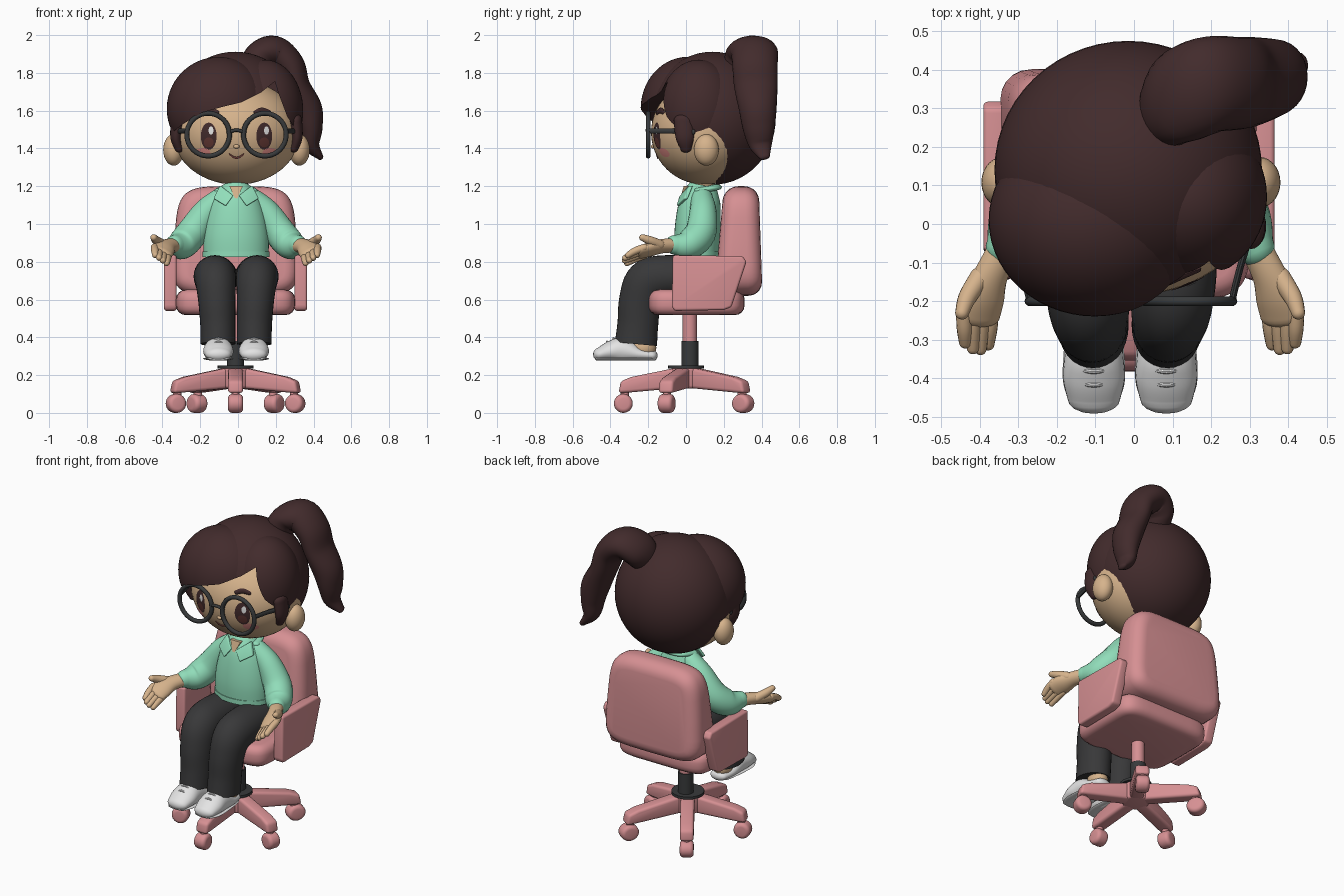
import bpy, bmesh, math
from mathutils import Vector, Matrix

if "Cube" in bpy.data.objects:
    bpy.data.objects.remove(bpy.data.objects["Cube"])

def mat(name, r, g, b):
    m = bpy.data.materials.new(name)
    lin = lambda c: ((c / 255 + 0.055) / 1.055) ** 2.4
    m.diffuse_color = (lin(r), lin(g), lin(b), 1)
    m.use_nodes = True
    m.node_tree.nodes["Principled BSDF"].inputs["Base Color"].default_value = m.diffuse_color
    return m

PINK = mat("chair pink", 214, 144, 147)
MINT = mat("mint knit", 145, 221, 186)
SKIN = mat("skin", 214, 179, 140)
HAIR = mat("dark brown hair", 66, 43, 44)
PANTS = mat("charcoal trousers", 56, 56, 57)
WHITE = mat("shoe white", 228, 228, 228)
FRAME = mat("dark grey", 56, 58, 59)
IRIS = mat("red brown iris", 96, 54, 50)
BLUSH = mat("blush", 226, 142, 136)

def make(name, bm, m, bevel=0, seg=4):
    bmesh.ops.recalc_face_normals(bm, faces=bm.faces)
    me = bpy.data.meshes.new(name)
    bm.to_mesh(me)
    bm.free()
    me.materials.append(m)
    o = bpy.data.objects.new(name, me)
    bpy.context.collection.objects.link(o)
    if bevel:
        b = o.modifiers.new("bevel", 'BEVEL')
        b.width, b.segments, b.limit_method, b.angle_limit = bevel, seg, 'ANGLE', math.radians(35)
        apply(o)
    return o

def apply(o):
    bpy.context.view_layer.objects.active = o
    for md in list(o.modifiers):
        bpy.ops.object.modifier_apply(modifier=md.name)

def ellipsoid(name, c, r, m, seg=40):
    bm = bmesh.new()
    bmesh.ops.create_uvsphere(bm, u_segments=seg, v_segments=seg // 2, radius=1)
    for v in bm.verts:
        v.co = Vector([c[i] + r[i] * v.co[i] for i in range(3)])
    return make(name, bm, m)

def prism(name, pts, axis, lo, hi, m, bevel=0, xf=None, seg=4):
    """Extrude a 2D profile along one axis."""
    bm = bmesh.new()
    rings = []
    for d in (lo, hi):
        ring = []
        for p in pts:
            q = list(p)
            q.insert(axis, d)
            ring.append(bm.verts.new(xf(Vector(q)) if xf else q))
        rings.append(ring)
    bm.faces.new(rings[0])
    bm.faces.new(rings[1])
    n = len(pts)
    for i in range(n):
        bm.faces.new((rings[0][i], rings[0][(i + 1) % n], rings[1][(i + 1) % n], rings[1][i]))
    return make(name, bm, m, bevel, seg)

def sweep(name, pts, m, ref=(1, 0, 0), n=24, sub=6, round_caps=True, floor=None):
    """Loft ellipses along a smooth path; each point is x, y, z, width, thickness."""
    P = [Vector(p) for p in pts]
    path = []
    for i in range(len(P) - 1):
        a, b, c, d = P[max(i - 1, 0)], P[i], P[i + 1], P[min(i + 2, len(P) - 1)]
        for k in range(sub):
            t = k / sub
            path.append(b + (c - a) * (t / 2) + (a * 2 - b * 5 + c * 4 - d) * (t * t / 2)
                        + (b * 3 - a - c * 3 + d) * (t ** 3 / 2))
    path.append(P[-1])
    rings = []
    for i, q in enumerate(path):
        t = Vector((path[min(i + 1, len(path) - 1)] - path[max(i - 1, 0)])[:3]).normalized()
        c, rows = Vector(q[:3]), [(0, 1)]
        if round_caps and i in (0, len(path) - 1):
            rows = [(math.sin(math.radians(g)), math.cos(math.radians(g))) for g in (0, 20, 40, 60, 80)]
            rows = [(-s, k) for s, k in rows[::-1]] if i == 0 else rows
        for s, k in rows:
            rings.append((c + t * s * min(q[3], q[4]), t, q[3] * k, q[4] * k))
    bm = bmesh.new()
    loops = []
    for c, t, a, b in rings:
        u = Vector(ref)
        u = (u - t * u.dot(t)).normalized()
        w = t.cross(u)
        loop = []
        for j in range(n):
            g = 2 * math.pi * j / n
            co = c + u * a * math.cos(g) + w * b * math.sin(g)
            if floor is not None:
                co.z = max(co.z, floor)
            loop.append(bm.verts.new(co))
        loops.append(loop)
    for A, B in zip(loops, loops[1:]):
        for j in range(n):
            bm.faces.new((A[j], A[(j + 1) % n], B[(j + 1) % n], B[j]))
    bm.faces.new(loops[0])
    bm.faces.new(loops[-1])
    return make(name, bm, m)

# ---- Chair ----
CX = -0.013
def superellipse(hx, hz, cz, taper, p=0.42, n=48):
    out = []
    for i in range(n):
        g = 2 * math.pi * i / n
        c, s = math.cos(g), math.sin(g)
        z = math.copysign(abs(s) ** p, s)
        out.append((CX + hx * math.copysign(abs(c) ** p, c) * (1 - taper * z), cz + hz * z))
    return out

def lean(v):
    k = (v.z - 0.91) / 0.29
    return Vector((v.x, v.y + (0.025 * k if v.y < 0.3 else -0.01 * k), v.z))
prism("backrest", superellipse(0.325, 0.29, 0.91, 0.07), 1, 0.175, 0.395, PINK, 0.075, lean, 5)
prism("seat", superellipse(0.315, 0.255, 0.055, 0, 0.35), 2, 0.518, 0.652, PINK, 0.05)
side = [(-0.07, 0.835), (0.3, 0.83), (0.32, 0.8), (0.24, 0.56), (0.2, 0.545), (-0.06, 0.54), (-0.075, 0.56)]
for s, nm in ((-1, "left"), (1, "right")):
    prism(nm + "_armrest", side, 0, CX + s * 0.313, CX + s * 0.378, PINK, 0.025)
circle = lambda r, cx=0, cy=0, n=28: [(cx + r * math.cos(6.28319 * i / n), cy + r * math.sin(6.28319 * i / n)) for i in range(n)]
prism("column_lower", circle(0.045, CX, 0.02), 2, 0.22, 0.38, FRAME)
prism("column_upper", circle(0.038, CX, 0.02), 2, 0.36, 0.54, PINK)
prism("column_ring", circle(0.095, CX, 0.0), 2, 0.236, 0.252, FRAME)
prism("base_hub", circle(0.08, CX, 0.0), 2, 0.13, 0.24, PINK, 0.015)
leg = [(0, 0.238), (0.07, 0.235), (0.29, 0.19), (0.345, 0.168), (0.357, 0.105), (0.3, 0.108), (0, 0.135)]
for i in range(5):
    R = Matrix.Translation((CX, 0, 0)) @ Matrix.Rotation(math.radians((-90, -18, 56, 124, 198)[i]), 4, 'Z')
    if i in (2, 3):
        R = R @ Matrix.Diagonal((1.1, 1, 1, 1))
    prism("base_leg", leg, 1, -0.04, 0.04, PINK, 0.016, lambda v: R @ v, 3)
    prism("caster", circle(0.05, 0.332, 0.05), 1, -0.04, 0.04, PINK, 0.022, lambda v: R @ v)
    prism("caster_stem", circle(0.022, 0.325, 0.0, 14), 2, 0.07, 0.13, PINK, 0, lambda v: R @ v)

# ---- Body ----
sweep("jumper", [(-0.01, 0.06, 0.83, 0.172, 0.118), (-0.01, 0.06, 0.93, 0.172, 0.122), (-0.01, 0.065, 1.03, 0.158, 0.118),
                 (-0.01, 0.075, 1.12, 0.132, 0.108), (-0.01, 0.085, 1.18, 0.09, 0.085), (-0.01, 0.09, 1.205, 0.07, 0.07)],
      MINT, n=36, round_caps=False)
sweep("jumper_hem", [(-0.01, 0.06, 0.825, 0.178, 0.123), (-0.01, 0.06, 0.855, 0.178, 0.123)], MINT, n=36, round_caps=False)
sweep("neck", [(-0.01, 0.09, 1.1, 0.06, 0.075), (-0.01, 0.09, 1.27, 0.06, 0.06)], SKIN)
prism("neck_opening", [(-0.045, 1.2), (0.025, 1.2), (-0.01, 1.12)], 1, -0.012, 0.05, SKIN, 0, lambda v: Vector((v.x, v.y - (1.2 - v.z) * 0.3, v.z)))
sweep("collar_back", [(-0.095, 0.06, 1.175, 0.016, 0.03), (-0.07, 0.14, 1.19, 0.016, 0.03), (-0.01, 0.16, 1.195, 0.016, 0.03),
                      (0.05, 0.14, 1.19, 0.016, 0.03), (0.075, 0.06, 1.175, 0.016, 0.03)], MINT, ref=(0.001, 0.002, 1))
for s in (-1, 1):
    X = lambda x: s * x - 0.01
    sd = "left" if s < 0 else "right"
    # Collar flap, sleeve and hand
    flap = [(X(0.085), 1.205), (X(0.015), 1.15), (X(0.055), 1.095), (X(0.12), 1.135)]
    prism(sd + "_collar_flap", flap, 1, -0.04, -0.018, MINT, 0.006,
          lambda v: Vector((v.x, v.y + (v.z - 1.13) * 0.55 + abs(v.x + 0.01) * 0.3 - 0.01, v.z)))
    sweep(sd + "_sleeve", [(X(0.085), 0.085, 1.13, 0.06, 0.06), (X(0.16), 0.09, 1.06, 0.072, 0.072), (X(0.235), 0.075, 0.95, 0.083, 0.083),
                           (X(0.29), 0.01, 0.89, 0.078, 0.078), (X(0.325), -0.06, 0.89, 0.052, 0.05)], MINT, ref=(0, 0.3, 1))
    sweep(sd + "_hand", [(X(0.325), -0.06, 0.888, 0.042, 0.038), (X(0.36), -0.13, 0.882, 0.046, 0.036),
                         (X(0.383), -0.19, 0.867, 0.06, 0.035), (X(0.395), -0.24, 0.85, 0.06, 0.028)], SKIN, ref=(1, 0.3 * s, 0.5 * s))
    for i in range(4):
        x0, x1, e = 0.36 + 0.024 * i, 0.368 + 0.02 * i, (0.0, 0.012, 0.01, -0.005)[i]
        dz = (i - 1.5) * 0.014
        sweep(sd + "_finger", [(X(x0), -0.22, 0.855 + dz, 0.02, 0.02), (X((x0 + x1) / 2), -0.27, 0.836 + dz, 0.02, 0.02),
                               (X(x1), -0.312 - e, 0.814 + dz, 0.016, 0.016)], SKIN, n=14, sub=4)
    sweep(sd + "_thumb", [(X(0.39), -0.14, 0.89, 0.028, 0.028), (X(0.422), -0.19, 0.912, 0.024, 0.024),
                          (X(0.436), -0.23, 0.928, 0.018, 0.018)], SKIN, n=14, sub=4)
    # Trouser leg, ankle and shoe
    sweep(sd + "_trouser_leg", [(X(0.105), 0.11, 0.715, 0.115, 0.11), (X(0.112), -0.1, 0.722, 0.113, 0.113),
                                (X(0.108), -0.2, 0.69, 0.107, 0.122), (X(0.102), -0.243, 0.59, 0.098, 0.112),
                                (X(0.097), -0.255, 0.47, 0.093, 0.108), (X(0.096), -0.265, 0.365, 0.092, 0.112)], PANTS, n=32, round_caps=False)
    ellipsoid(sd + "_ankle", (X(0.096), -0.225, 0.345), (0.055, 0.068, 0.06), SKIN, 24)
    sweep(sd + "_shoe", [(X(0.094), -0.18, 0.303, 0.055, 0.03), (X(0.094), -0.25, 0.31, 0.07, 0.04), (X(0.094), -0.335, 0.33, 0.076, 0.07),
                         (X(0.094), -0.4, 0.325, 0.08, 0.055), (X(0.094), -0.455, 0.31, 0.068, 0.037)], WHITE, n=28, floor=0.277)
    sweep(sd + "_sole", [(X(0.094), -0.185, 0.287, 0.055, 0.01), (X(0.094), -0.25, 0.287, 0.07, 0.01),
                         (X(0.094), -0.4, 0.287, 0.081, 0.01), (X(0.094), -0.47, 0.287, 0.058, 0.01)], WHITE)
    for y, z in ((-0.375, 0.395), (-0.41, 0.377)):
        sweep(sd + "_lace", [(X(0.05), y, z - 0.025, 0.006, 0.006), (X(0.094), y - 0.008, z, 0.006, 0.006),
                             (X(0.138), y, z - 0.025, 0.006, 0.006)], WHITE, ref=(0, 0, 1), n=8)

# ---- Head ----
FC, FR = (-0.008, 0.1, 1.485), (0.338, 0.285, 0.277)
ellipsoid("head", FC, FR, SKIN, 56)
def face_y(x, z, off=0):
    k = 1 - ((x - FC[0]) / FR[0]) ** 2 - ((z - FC[2]) / FR[2]) ** 2
    return FC[1] - FR[1] * math.sqrt(max(k, 0)) - off

def patch(name, cx, cz, rx, rz, m, off):
    """Thin oval plate lying on the face."""
    bm = bmesh.new()
    pt = lambda x, z: bm.verts.new((x, face_y(x, z, off), z))
    rows = [[pt(cx + rx * k * math.cos(g * math.pi / 12), cz + rz * k * math.sin(g * math.pi / 12)) for g in range(24)] for k in (0.35, 0.7, 1)]
    bm.faces.new(rows[0])
    for A, B in zip(rows, rows[1:]):
        for j in range(24):
            bm.faces.new((A[j], A[(j + 1) % 24], B[(j + 1) % 24], B[j]))
    return make(name, bm, m)

def stroke(name, pts, r, m):
    sweep(name, [(x, face_y(x, z), z, r * k, r * k * 0.6) for x, z, k in pts], m, ref=(0, 0.01, 1), n=10, sub=4)

stroke("mouth", [(-0.045, 1.37, 0.7), (-0.02, 1.353, 1), (0.004, 1.353, 1), (0.03, 1.37, 0.7)], 0.006, IRIS)
ellipsoid("nose", (-0.008, face_y(0, 1.41), 1.41), (0.016, 0.012, 0.011), SKIN, 16)
for s in (-1, 1):
    X = lambda x: s * x - 0.008
    sd = "left" if s < 0 else "right"
    patch(sd + "_eye", X(0.147), 1.465, 0.042, 0.072, HAIR, 0.002)
    patch(sd + "_iris", X(0.147), 1.432, 0.026, 0.026, IRIS, 0.004)
    patch(sd + "_eye_glint", X(0.147) + 0.012, 1.495, 0.013, 0.022, WHITE, 0.006)
    patch(sd + "_cheek", X(0.178), 1.378, 0.04, 0.024, BLUSH, 0.002)
    stroke(sd + "_brow", [(X(0.1), 1.588, 0.8), (X(0.135), 1.6, 1), (X(0.175), 1.59, 0.7)], 0.017, HAIR)
    ellipsoid(sd + "_ear", (X(0.333), 0.108, 1.392), (0.055, 0.066, 0.083), SKIN, 28)
    # Glasses
    bpy.ops.mesh.primitive_torus_add(location=(X(0.15), -0.2, 1.473), rotation=(math.pi / 2, 0, 0),
                                     major_radius=0.113, minor_radius=0.013, major_segments=40, minor_segments=10)
    bpy.context.object.name = sd + "_glasses_rim"
    bpy.context.object.data.materials.append(FRAME)
    sweep(sd + "_glasses_arm", [(X(0.262), -0.2, 1.493, 0.009, 0.014), (X(0.29), -0.09, 1.493, 0.009, 0.014),
                                (X(0.335), 0.04, 1.487, 0.009, 0.014)], FRAME, n=10)
    sweep(sd + "_sideburn", [(X(0.312), -0.01, 1.55, 0.035, 0.055), (X(0.32), -0.005, 1.46, 0.03, 0.05),
                             (X(0.305), 0.0, 1.4, 0.022, 0.03)], HAIR, ref=(1, 0, 0))
sweep("glasses_bridge", [(-0.052, -0.2, 1.485, 0.009, 0.009), (-0.008, -0.207, 1.497, 0.009, 0.009), (0.036, -0.2, 1.485, 0.009, 0.009)],
      FRAME, ref=(0, 0, 1), n=10)

# ---- Hair: three volumes trimmed by one fringe-shaped cutter ----
fringe = [(-0.5, 1.47), (-0.36, 1.475), (-0.29, 1.53), (-0.19, 1.59), (-0.09, 1.618), (0.02, 1.645), (0.12, 1.695),
          (0.195, 1.755), (0.215, 1.69), (0.26, 1.57), (0.32, 1.48), (0.5, 1.47), (0.5, 1.0), (-0.5, 1.0)]
cutter = prism("fringe_cutter", fringe, 1, -0.6, 0.16, HAIR)
cutter.hide_render = True
for nm, c, r in (("hair_cap", (-0.015, 0.14, 1.56), (0.347, 0.335, 0.352)),
                 ("left_fringe", (-0.1, 0.01, 1.61), (0.277, 0.25, 0.275)),
                 ("right_fringe", (0.14, 0.07, 1.6), (0.205, 0.215, 0.27))):
    o = ellipsoid(nm, c, r, HAIR, 56)
    b = o.modifiers.new("trim", 'BOOLEAN')
    b.operation, b.object, b.solver = 'DIFFERENCE', cutter, 'EXACT'
    apply(o)
bpy.data.objects.remove(cutter)
sweep("ponytail", [(0.08, 0.27, 1.79, 0.085, 0.075), (0.11, 0.32, 1.875, 0.12, 0.085), (0.19, 0.36, 1.91, 0.125, 0.087),
                   (0.272, 0.365, 1.84, 0.12, 0.08), (0.312, 0.37, 1.73, 0.115, 0.07), (0.365, 0.38, 1.61, 0.1, 0.08),
                   (0.383, 0.385, 1.51, 0.085, 0.065), (0.388, 0.395, 1.42, 0.062, 0.045), (0.433, 0.415, 1.358, 0.03, 0.018)],
      HAIR, ref=(0, 1, 0), n=28)

bpy.ops.object.select_all(action='SELECT')
bpy.ops.object.shade_smooth_by_angle(angle=math.radians(40))
